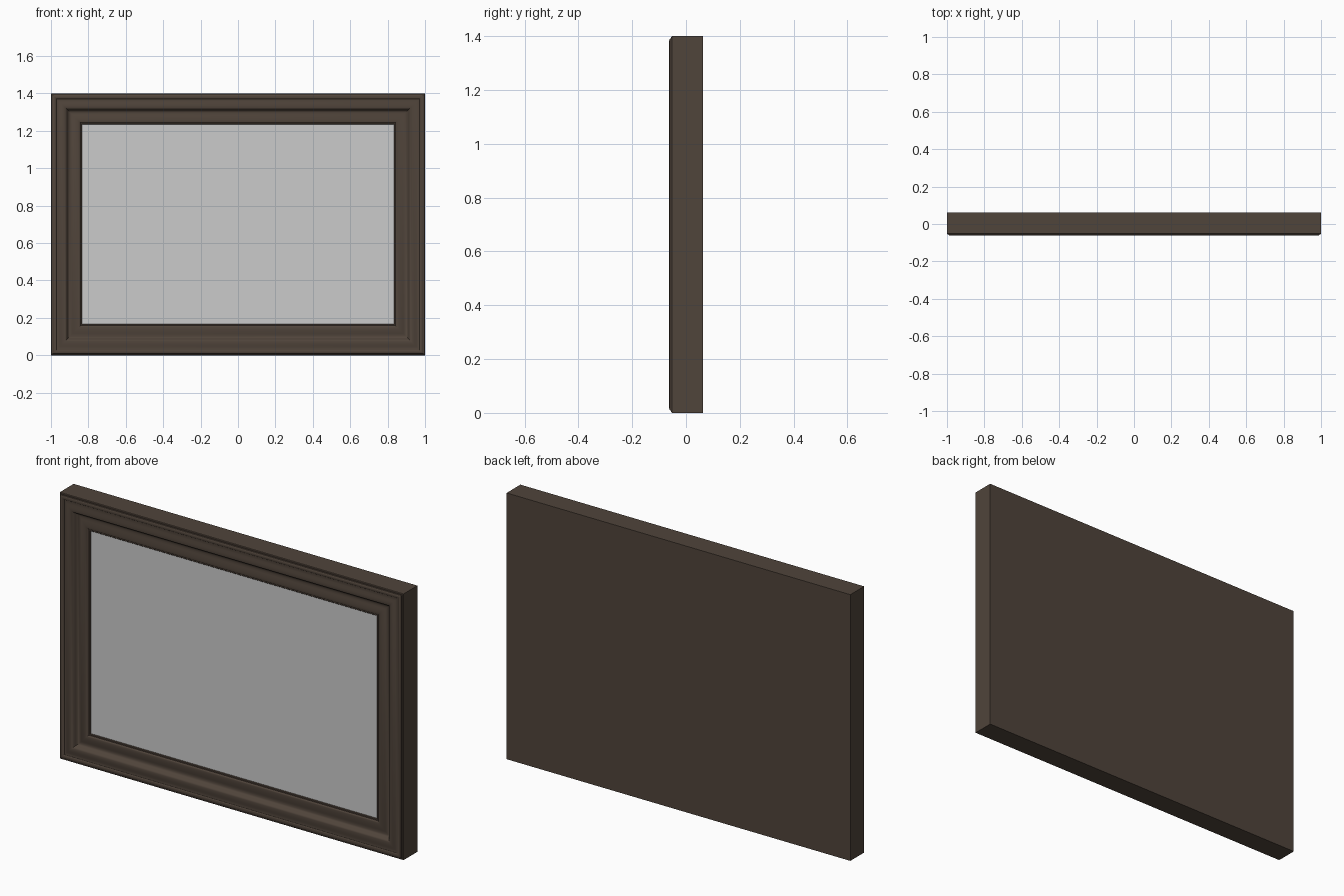
import bpy, bmesh

if "Cube" in bpy.data.objects:
    bpy.data.objects.remove(bpy.data.objects["Cube"])

W, H, BACK = 1.0, 1.4, 0.0625

# moulding cross-section: (inset from outer edge, y)
PROFILE = [
    (0.0, BACK), (0.0, -0.052), (0.003, -0.055), (0.008, -0.055),
    (0.009, -0.059), (0.013, -0.062), (0.019, -0.0625), (0.025, -0.061),
    (0.029, -0.057), (0.036, -0.056), (0.045, -0.058), (0.055, -0.061),
    (0.066, -0.0625), (0.076, -0.061), (0.083, -0.056), (0.087, -0.047),
    (0.092, -0.040), (0.099, -0.036), (0.107, -0.036), (0.116, -0.039),
    (0.127, -0.042), (0.140, -0.044), (0.151, -0.043), (0.156, -0.040),
    (0.158, -0.036), (0.164, -0.036), (0.167, -0.033), (0.167, -0.025),
]


def make_object(name, bm, material=None):
    bmesh.ops.recalc_face_normals(bm, faces=bm.faces)
    mesh = bpy.data.meshes.new(name)
    bm.to_mesh(mesh)
    bm.free()
    obj = bpy.data.objects.new(name, mesh)
    bpy.context.collection.objects.link(obj)
    if material:
        mesh.materials.append(material)
    return obj


def rectangle(bm, d, y):
    corners = [(-W + d, d), (W - d, d), (W - d, H - d), (-W + d, H - d)]
    return [bm.verts.new((x, y, z)) for x, z in corners]


wood = bpy.data.materials.new("dark_wood")
wood.diffuse_color = (0.08, 0.058, 0.043, 1)
wood.use_nodes = True
wood.node_tree.nodes["Principled BSDF"].inputs["Base Color"].default_value = wood.diffuse_color

# mitred frame with a solid back
bm = bmesh.new()
rings = [rectangle(bm, d, y) for d, y in PROFILE]
for a, b in zip(rings, rings[1:]):
    for i in range(4):
        j = (i + 1) % 4
        bm.faces.new((a[i], a[j], b[j], b[i]))
bm.faces.new(rings[0])
bm.faces.new(rings[-1])
frame = make_object("frame", bm, wood)
bpy.context.view_layer.objects.active = frame
frame.select_set(True)
bpy.ops.object.shade_smooth_by_angle(angle=0.6)

# picture panel set inside the lip
bm = bmesh.new()
bm.faces.new(rectangle(bm, 0.166, -0.031))
make_object("picture_panel", bm)
